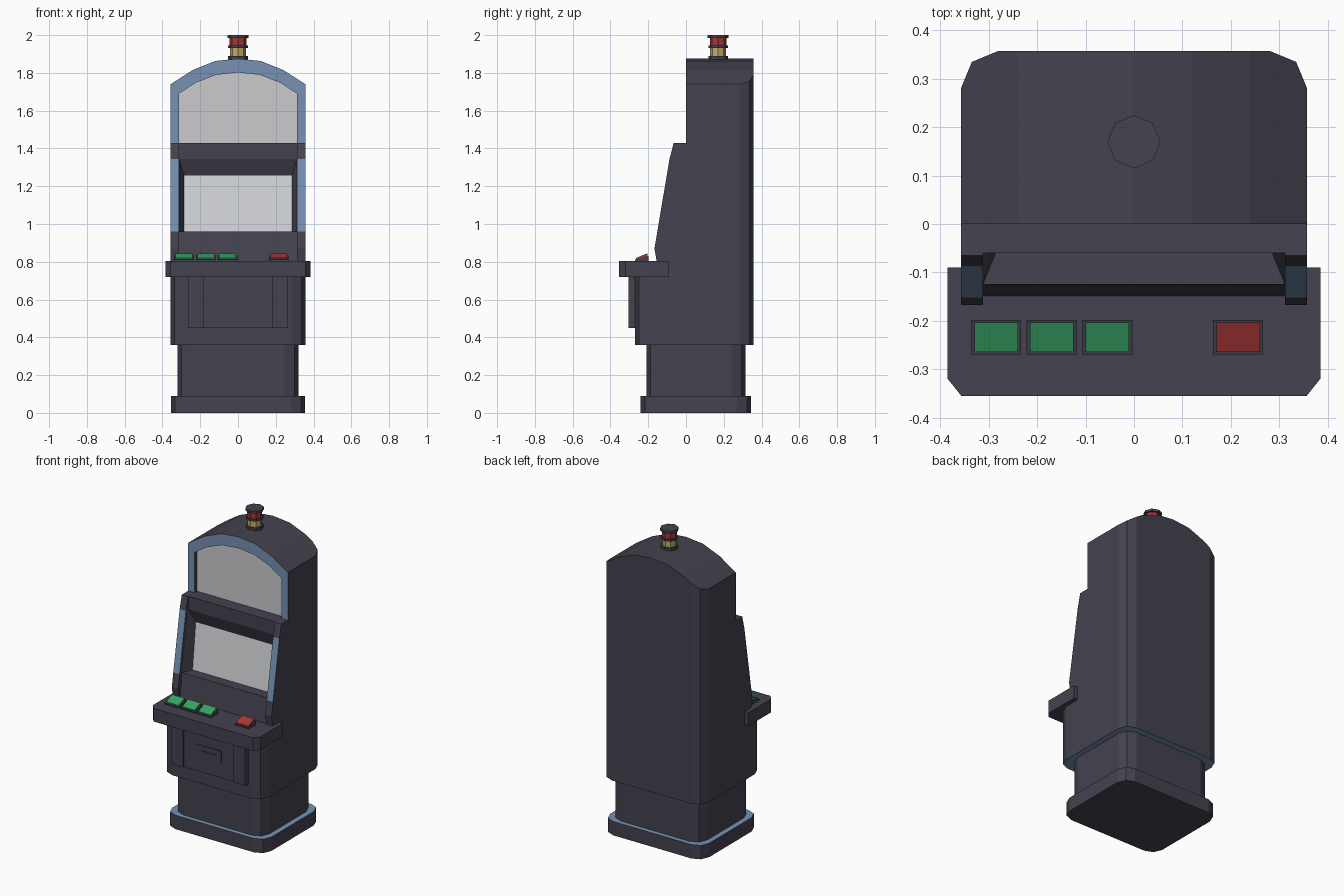
import bpy, bmesh
from math import pi
from mathutils import Matrix

cube = bpy.data.objects.get("Cube")
if cube:
    bpy.data.objects.remove(cube, do_unlink=True)


def material(name, r, g, b):
    m = bpy.data.materials.new(name)
    m.use_nodes = True
    m.diffuse_color = (r, g, b, 1)
    m.node_tree.nodes["Principled BSDF"].inputs["Base Color"].default_value = (r, g, b, 1)
    return m


DARK = material("charcoal", .058, .055, .078)
BLUE = material("steel blue", .18, .285, .45)
GLASS = material("sign grey", .60, .60, .62)
SCREEN = material("screen grey", .64, .66, .69)
GREEN = material("button green", .037, .36, .13)
RED = material("signal red", .38, .036, .036)
YELLOW = material("lamp yellow", .50, .42, .14)


def finish(bm, name, mats, rule=None):
    """Turn a bmesh into an object; rule picks faces for the second material."""
    bmesh.ops.recalc_face_normals(bm, faces=bm.faces)
    for f in bm.faces:
        if rule and rule(f):
            f.material_index = 1
    me = bpy.data.meshes.new(name)
    bm.to_mesh(me)
    bm.free()
    for m in mats:
        me.materials.append(m)
    ob = bpy.data.objects.new(name, me)
    bpy.context.collection.objects.link(ob)
    return ob


def prism(points, axis, a, b):
    """Extrude a 2D outline along x, y or z from a to b."""
    place = {"x": lambda p, t: (t, *p),
             "y": lambda p, t: (p[0], t, p[1]),
             "z": lambda p, t: (*p, t)}[axis]
    bm = bmesh.new()
    lo = [bm.verts.new(place(p, a)) for p in points]
    hi = [bm.verts.new(place(p, b)) for p in points]
    bm.faces.new(lo)
    bm.faces.new(hi)
    n = len(points)
    for i in range(n):
        j = (i + 1) % n
        bm.faces.new((lo[i], lo[j], hi[j], hi[i]))
    bmesh.ops.recalc_face_normals(bm, faces=bm.faces)
    return bm


def rect(x0, x1, y0, y1):
    return [(x0, y0), (x1, y0), (x1, y1), (x0, y1)]


def box(name, x0, x1, y0, y1, z0, z1, mat=DARK):
    return finish(prism(rect(x0, x1, y0, y1), "z", z0, z1), name, [mat])


def round_uprights(bm, r, back_only=False):
    """Round the vertical corner edges in two facets."""
    edges = [e for e in bm.edges
             if abs(e.verts[0].co.z - e.verts[1].co.z) > .05
             and (e.verts[0].co - e.verts[1].co).xy.length < .001
             and (not back_only or e.verts[0].co.y > .3)]
    bmesh.ops.bevel(bm, geom=edges, offset=r, segments=2, profile=.5, affect="EDGES")
    return bm


def rounded_box(name, hw, y0, y1, z0, z1, mats=(DARK,), rule=None):
    bm = round_uprights(prism(rect(-hw, hw, y0, y1), "z", z0, z1), .075)
    return finish(bm, name, mats, rule)


W, IN = .357, .312          # outer and inner half widths
FRONT, BACK, REAR = 0, .03, .357

# Base and lower cabinet
rounded_box("plinth", .355, -.24, .345, 0, .09, (DARK, BLUE), lambda f: f.normal.z > .9)
rounded_box("pedestal", .32, -.21, .315, .08, .37)
rounded_box("lower_cabinet", W, -.27, REAR, .36, .75, (DARK, BLUE), lambda f: f.normal.z < -.9)


# Arched upper cabinet
def mirrored(half):
    return [(-x, z) for x, z in half] + [(x, z) for x, z in reversed(half) if x]


outer = mirrored([(W, 1.74), (.24, 1.815), (.12, 1.863), (0, 1.875)])
inner = mirrored([(IN, 1.69), (.225, 1.747), (.115, 1.79), (0, 1.802)])
bm = prism([(-W, .75)] + outer + [(W, .75)], "y", BACK, REAR)
finish(round_uprights(bm, .075, True), "upper_cabinet", [DARK])

# Sign frame and glass
arch = [(-W, 1.43)] + outer + [(W, 1.43), (IN, 1.43)] + inner[::-1] + [(-IN, 1.43)]
finish(prism(arch, "y", FRONT, BACK), "sign_frame", [DARK, BLUE], lambda f: f.normal.y < -.9)
sign = [(-IN, 1.43)] + inner + [(IN, 1.43)]
finish(prism(sign, "y", BACK - .004, BACK + .004), "sign_glass", [GLASS])

# Side cheeks with blue front strips
cheek = [(BACK, .75), (-.155, .75), (-.155, .8), (-.167, .87), (-.152, .96),
         (-.087, 1.345), (-.065, 1.43), (BACK, 1.43)]
for side, s in (("left", 1), ("right", -1)):
    finish(prism(cheek, "x", s * IN, s * W), side + "_cheek", [DARK, BLUE],
           lambda f: f.normal.y < -.5 and .96 < f.calc_center_median().z < 1.345)

# Header, lower panel, screen and its splayed surround
box("header", -IN, IN, -.06, BACK, 1.345, 1.43)
finish(prism([(BACK, .75), (-.15, .75), (-.15, .8), (-.125, .96), (BACK, .96)], "x", -IN, IN),
       "lower_panel", [DARK])
S = .285
bm = bmesh.new()
rim = [bm.verts.new(c) for c in ((-IN, -.125, .96), (-IN, -.06, 1.345),
                                 (IN, -.06, 1.345), (IN, -.125, .96))]
pane = [bm.verts.new(c) for c in ((-S, -.058, .96), (-S, -.025, 1.257),
                                  (S, -.025, 1.257), (S, -.058, .96))]
for i in range(3):
    bm.faces.new((rim[i], rim[i + 1], pane[i + 1], pane[i]))
screen_face = bm.faces.new(pane)
finish(bm, "screen", [DARK, SCREEN], lambda f: f == screen_face)

# Button tray
tray = [(-.385, -.09), (-.385, -.32), (-.357, -.355), (.357, -.355), (.385, -.32), (.385, -.09)]
finish(prism(tray, "z", .72, .805), "button_tray", [DARK])


# Sloped buttons in dark rims
def wedge(name, x, hw, y0, y1, z0, z1, mat):
    side = [(y0, .80), (y1, .80), (y1, z1), (y0, z0)]
    finish(prism(side, "x", x - hw, x + hw), name, [mat])


for i, (x, mat) in enumerate(((-.285, GREEN), (-.17, GREEN), (-.055, GREEN), (.215, RED))):
    wedge(f"button_rim_{i + 1}", x, .052, -.27, -.198, .812, .832, DARK)
    wedge(f"button_{i + 1}", x, .045, -.264, -.204, .82, .845, mat)

# Cash door with posts and slot
box("door", -.265, .265, -.295, -.26, .45, .73)
for side, s in (("left", 1), ("right", -1)):
    x0, x1 = sorted((s * .18, s * .265))
    box(side + "_door_post", x0, x1, -.305, -.28, .45, .73)
box("slot_plate", -.09, .09, -.301, -.29, .54, .625)
box("slot_bar", -.058, .058, -.305, -.295, .57, .593)


# Signal lamp stack
def lamp(name, r, z0, z1, mat):
    bm = bmesh.new()
    bmesh.ops.create_cone(bm, cap_ends=True, segments=8, radius1=r, radius2=r, depth=z1 - z0,
                          matrix=Matrix.Translation((0, .17, (z0 + z1) / 2)))
    finish(bm, name, [mat])


lamp("lamp_base", .052, 1.86, 1.89, DARK)
lamp("lamp_yellow", .042, 1.89, 1.932, YELLOW)
lamp("lamp_ring", .052, 1.932, 1.945, DARK)
lamp("lamp_red", .044, 1.945, 1.985, RED)
lamp("lamp_cap", .055, 1.985, 2.0, DARK)
